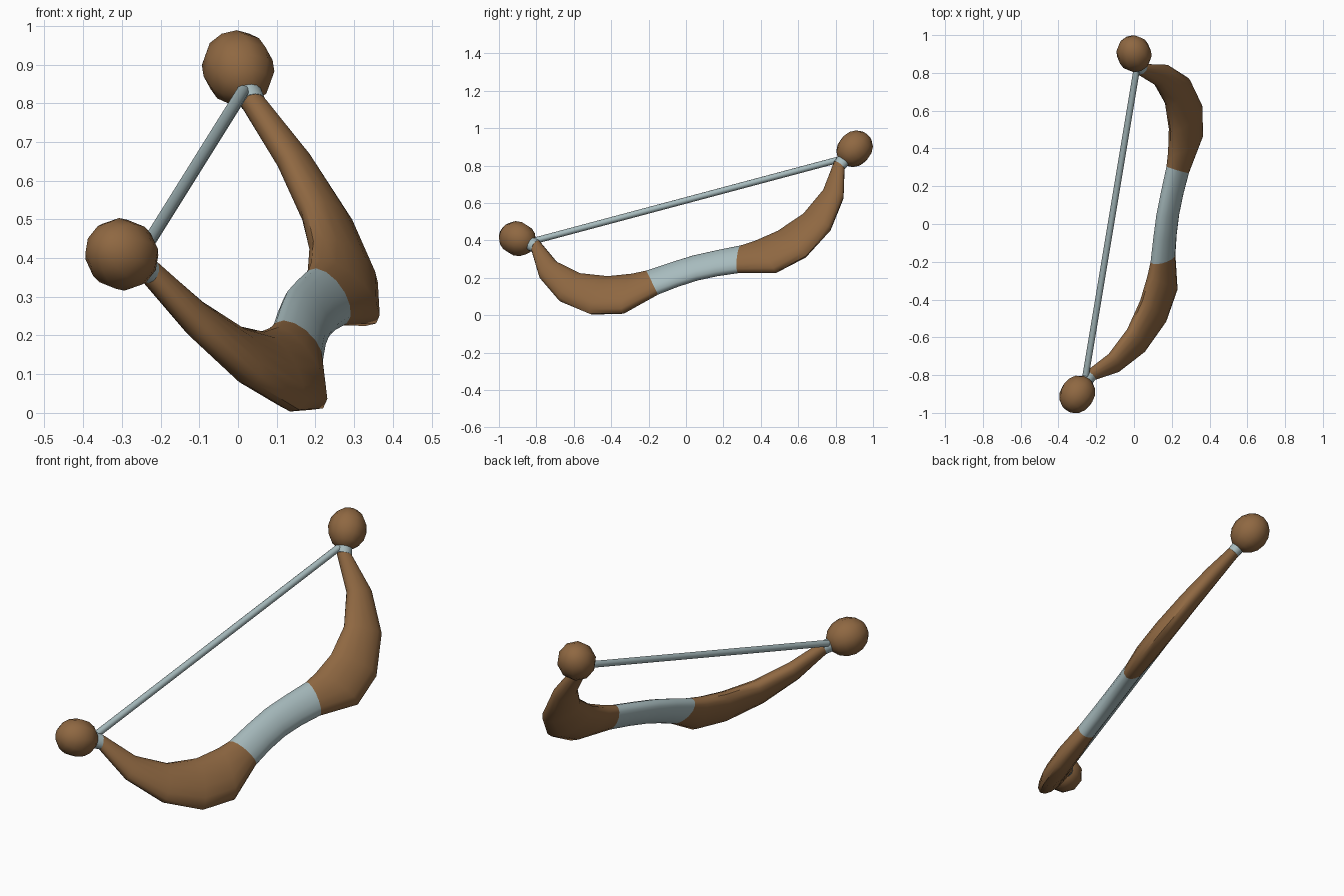
import bpy, bmesh, math
from mathutils import Vector, Matrix

if "Cube" in bpy.data.objects:
    bpy.data.objects.remove(bpy.data.objects["Cube"])

def material(name, rgb):
    m = bpy.data.materials.new(name)
    m.diffuse_color = (*rgb, 1)
    m.use_nodes = True
    m.node_tree.nodes["Principled BSDF"].inputs["Base Color"].default_value = m.diffuse_color
    return m

WOOD = material("brown wood", (0.275, 0.138, 0.054))
METAL = material("pale grey", (0.39, 0.50, 0.515))

# Local frame of the bow: U along the string, V from grip to string, W sideways
MID = Vector((-0.15, 0.0, 0.65))
U = Vector((0.30, 1.80, 0.48)).normalized()
V = Vector((-0.635, -0.10, 0.765))
V = (V - U * V.dot(U)).normalized()
W = U.cross(V)
SIDES = 14

def place(s, h, w=0.0):
    return MID + U * s + V * h + W * w

def finish(name, bm, mat):
    bmesh.ops.recalc_face_normals(bm, faces=bm.faces)
    me = bpy.data.meshes.new(name)
    bm.to_mesh(me)
    bm.free()
    ob = bpy.data.objects.new(name, me)
    bpy.context.collection.objects.link(ob)
    me.materials.append(mat)
    bpy.ops.object.select_all(action='DESELECT')
    ob.select_set(True)
    bpy.context.view_layer.objects.active = ob
    bpy.ops.object.shade_smooth_by_angle(angle=math.radians(50))
    return ob

def loft(name, rows, mat, side=1):
    """Each row: outer s, outer h, inner s, inner h, half width."""
    bm = bmesh.new()
    rings = []
    for os, oh, is_, ih, b in rows:
        cs, ch = (os + is_) / 2, (oh + ih) / 2
        ds, dh = (os - is_) / 2, (oh - ih) / 2
        ring = []
        for i in range(SIDES):
            a = 2 * math.pi * i / SIDES
            c = math.cos(a)
            ring.append(bm.verts.new(place(side * (cs + ds * c), ch + dh * c, b * math.sin(a))))
        rings.append(ring)
    for r0, r1 in zip(rings, rings[1:]):
        for i in range(SIDES):
            j = (i + 1) % SIDES
            bm.faces.new((r0[i], r0[j], r1[j], r1[i]))
    bm.faces.new(rings[0])
    bm.faces.new(rings[-1])
    return finish(name, bm, mat)

seam = (0.224, -0.622, 0.267, -0.456, 0.046)
limb = [seam,
        (0.43, -0.69, 0.34, -0.45, 0.054),
        (0.606, -0.637, 0.47, -0.425, 0.055),
        (0.76, -0.497, 0.62, -0.356, 0.050),
        (0.852, -0.304, 0.745, -0.232, 0.042),
        (0.876, -0.112, 0.826, -0.057, 0.031)]
nock = [(0.876, -0.112, 0.824, -0.058, 0.032),
        (0.905, -0.083, 0.853, -0.029, 0.034)]

# Grip, slightly arched between the two seams
def flip(r):
    return (-r[0], r[1], -r[2], r[3], r[4])
shoulder = (0.11, -0.605, 0.13, -0.445, 0.045)
loft("grip", [flip(seam), flip(shoulder), (0, -0.598, 0, -0.438, 0.045), shoulder, seam], METAL)

# Mirrored limbs, nock bands and round tips
for side, label in ((1, "upper"), (-1, "lower")):
    loft(label + "_limb", limb, WOOD, side)
    loft(label + "_nock_band", nock, METAL, side)
    axis = (U * 0.77 * side + V * 0.64).normalized()
    bm = bmesh.new()
    bmesh.ops.create_uvsphere(bm, u_segments=10, v_segments=8, radius=1)
    rot = axis.to_track_quat('Z', 'Y').to_matrix().to_4x4()
    mat = Matrix.Translation(place(side * 0.945, 0.0)) @ rot @ Matrix.Diagonal((0.093, 0.093, 0.104, 1))
    bmesh.ops.transform(bm, matrix=mat, verts=bm.verts)
    finish(label + "_tip_ball", bm, WOOD)

# Bowstring between the nock bands
bm = bmesh.new()
bmesh.ops.create_cone(bm, cap_ends=True, segments=8, radius1=0.017, radius2=0.017, depth=1.69)
mat = Matrix.Translation(place(0, -0.045)) @ U.to_track_quat('Z', 'Y').to_matrix().to_4x4()
bmesh.ops.transform(bm, matrix=mat, verts=bm.verts)
finish("bowstring", bm, METAL)
